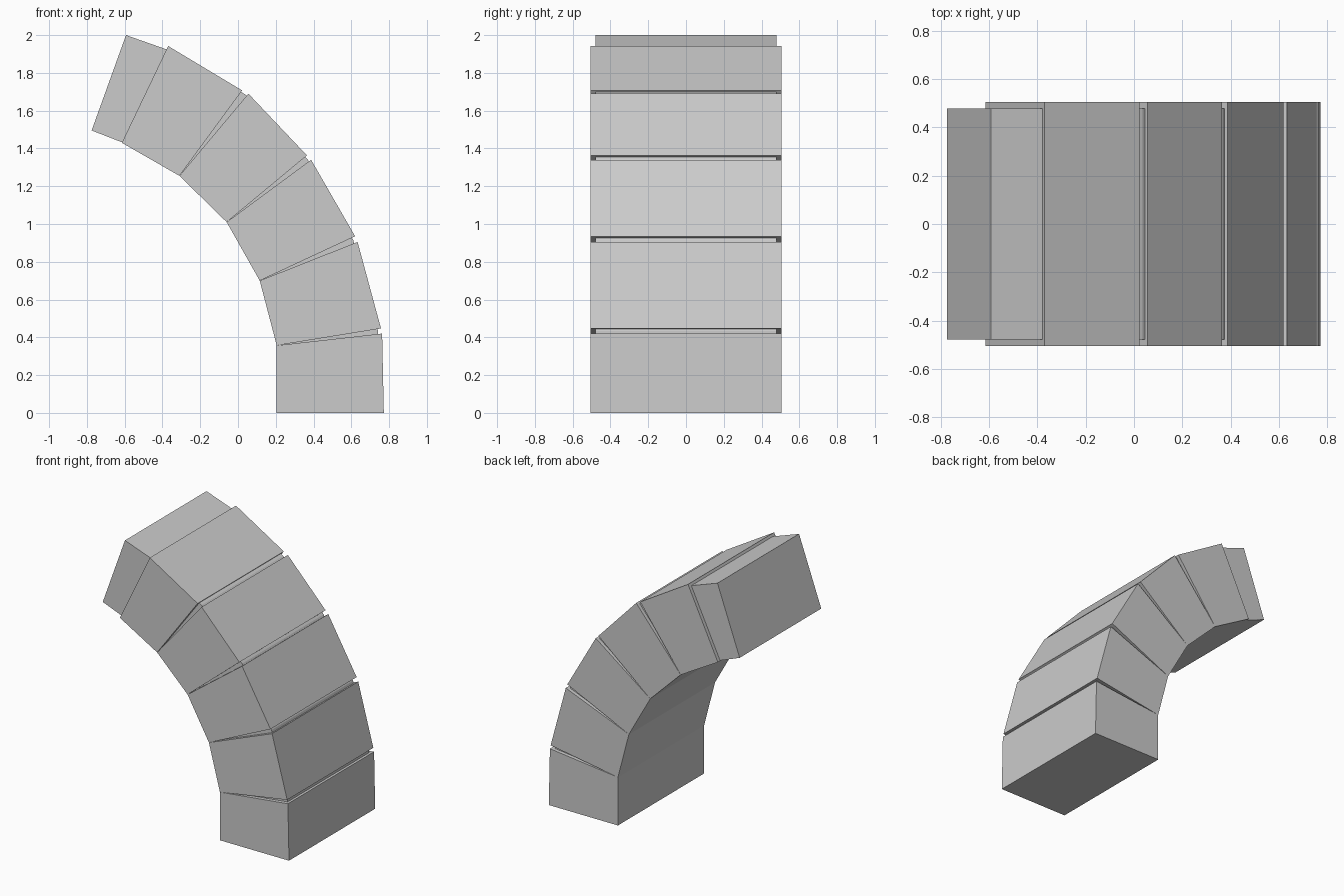
import bpy
import bmesh

cube = bpy.data.objects.get("Cube")
if cube:
    bpy.data.objects.remove(cube, do_unlink=True)

# Single stone colour
stone = bpy.data.materials.new("grey stone")
stone.use_nodes = True
colour = (0.6, 0.6, 0.6, 1)
stone.diffuse_color = colour
stone.node_tree.nodes["Principled BSDF"].inputs["Base Color"].default_value = colour


def extrude_profile(name, profile, half_depth):
    """Solid prism from an x-z outline, centred on y = 0."""
    bm = bmesh.new()
    face = bm.faces.new([bm.verts.new((x, -half_depth, z)) for x, z in profile])
    moved = bmesh.ops.extrude_face_region(bm, geom=[face])["geom"]
    bmesh.ops.translate(bm, vec=(0, 2 * half_depth, 0),
                        verts=[v for v in moved if isinstance(v, bmesh.types.BMVert)])
    bmesh.ops.recalc_face_normals(bm, faces=bm.faces)
    mesh = bpy.data.meshes.new(name)
    bm.to_mesh(mesh)
    bm.free()
    mesh.materials.append(stone)
    obj = bpy.data.objects.new(name, mesh)
    bpy.context.collection.objects.link(obj)
    return obj


# Underside joints of the arch, and the outer edge (lower, upper) of each block
inner = [(0.205, 0), (0.205, 0.357), (0.115, 0.70), (-0.06, 1.01),
         (-0.31, 1.255), (-0.615, 1.43)]
outer = [((0.772, 0), (0.763, 0.42)),
         ((0.757, 0.447), (0.633, 0.905)),
         ((0.62, 0.935), (0.387, 1.34)),
         ((0.365, 1.363), (0.055, 1.69)),
         ((0.022, 1.707), (-0.37, 1.942))]

# Wedge blocks with tapering gaps
for i, (low, high) in enumerate(outer):
    extrude_profile(f"arch_block_{i + 1}", [inner[i], low, high, inner[i + 1]], 0.505)

# Narrower core, seen in the gaps and sticking out at the top end
core_outer = [(0.75, 0.002), (0.741, 0.434), (0.61, 0.915), (0.368, 1.343),
              (0.035, 1.688), (-0.38, 1.925), (-0.593, 2.0)]
core_inner = [(x + 0.002, z + 0.002) for x, z in inner] + [(-0.775, 1.495)]
extrude_profile("arch_core", core_outer + core_inner[::-1], 0.478)
